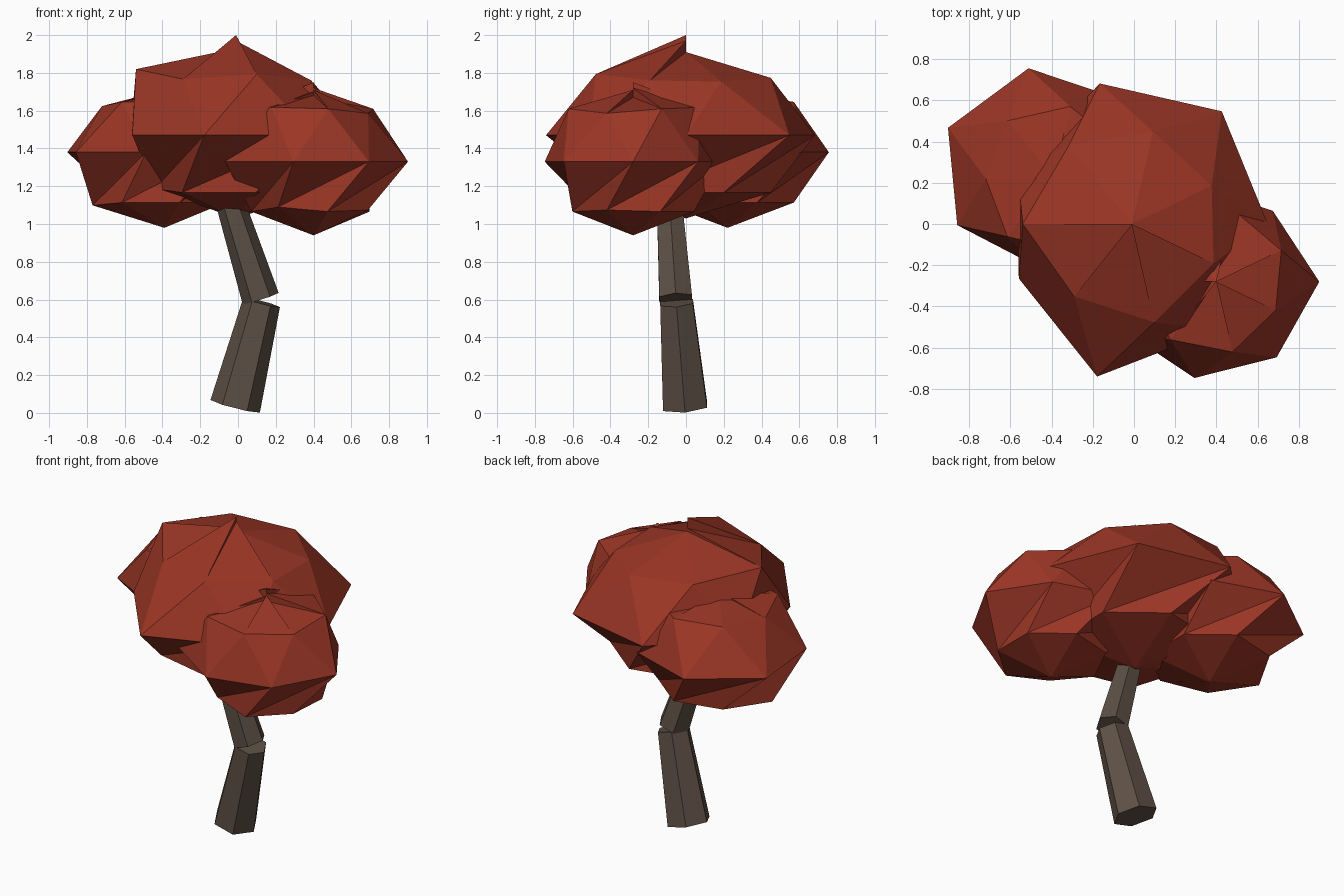
import bpy, bmesh, math
from mathutils import Vector

cube = bpy.data.objects.get("Cube")
if cube:
    bpy.data.objects.remove(cube, do_unlink=True)


def make_material(name, rgb):
    mat = bpy.data.materials.new(name)
    mat.use_nodes = True
    mat.diffuse_color = (*rgb, 1)
    mat.node_tree.nodes["Principled BSDF"].inputs["Base Color"].default_value = (*rgb, 1)
    return mat


def finish(name, bm, mat):
    mesh = bpy.data.meshes.new(name)
    bmesh.ops.recalc_face_normals(bm, faces=bm.faces)
    bm.to_mesh(mesh)
    bm.free()
    mesh.materials.append(mat)
    obj = bpy.data.objects.new(name, mesh)
    bpy.context.collection.objects.link(obj)
    return obj


def trunk_part(name, start, end, r_start, r_end, mat):
    """Tapered six-sided log with ends square to its axis."""
    start, end = Vector(start), Vector(end)
    axis = (end - start).normalized()
    side = Vector((0, 1, 0)).cross(axis).normalized()
    other = axis.cross(side)
    bm = bmesh.new()
    rings = []
    for centre, r in ((start, r_start), (end, r_end)):
        angles = [i * math.tau / 6 for i in range(6)]
        rings.append([bm.verts.new(centre + r * (side * math.cos(a) + other * math.sin(a)))
                      for a in angles])
    low, high = rings
    bm.faces.new(low)
    bm.faces.new(high)
    for i in range(6):
        j = (i + 1) % 6
        bm.faces.new((low[i], low[j], high[j], high[i]))
    return finish(name, bm, mat)


def leaf_clump(name, centre, flat, upper, middle, lower, peaks, bottom, mat):
    """Twisted, squashed seven-sided ball; each top facet has its own peak height."""
    n = len(middle)
    cx, cy, cz = centre
    bm = bmesh.new()

    def ring(radii, twist, lift):
        verts = []
        for i, r in enumerate(radii):
            a = (i + twist) * math.tau / n
            verts.append(bm.verts.new((cx + r * math.cos(a), cy + r * math.sin(a),
                                       cz + lift * flat * r)))
        return verts

    up, mid, low = ring(upper, 0.5, 1), ring(middle, 0, 0), ring(lower, -0.5, -1)
    tops = [bm.verts.new((cx, cy, z)) for z in peaks]
    base = bm.verts.new((cx, cy, bottom))
    for i in range(n):
        j = (i + 1) % n
        # side bands, split along the twisted diagonal
        for a, b in ((up, mid), (low, mid)):
            bm.faces.new((b[i], b[j], a[i]))
            bm.faces.new((b[j], a[j], a[i]))
        # caps, with upright slivers where neighbouring peaks differ
        bm.faces.new((up[i], up[j], tops[i]))
        bm.faces.new((low[i], low[j], base))
        if peaks[i] != peaks[j]:
            bm.faces.new((up[j], tops[j], tops[i]))
    return finish(name, bm, mat)


leaf = make_material("autumn_red", (0.33, 0.037, 0.019))
bark = make_material("dark_bark", (0.11, 0.08, 0.06))

# Bent trunk
trunk_part("lower_trunk", (-0.015, -0.005, 0.035), (0.125, -0.05, 0.585), 0.135, 0.1, bark)
trunk_part("upper_trunk", (0.12, -0.055, 0.605), (-0.05, -0.09, 1.14), 0.1, 0.075, bark)

# Crown
leaf_clump("main_crown", (-0.01, 0, 1.47), 0.66,
           [0.43, 0.46, 0.49, 0.53, 0.45, 0.49, 0.44],
           [0.66, 0.7, 0.7, 0.62, 0.61, 0.76, 0.66],
           [0.46, 0.46, 0.46, 0.46, 0.43, 0.46, 0.46],
           [1.91, 1.91, 1.91, 1.93, 2.0, 1.97, 1.91], 1.03, leaf)
leaf_clump("left_front_crown", (0.4, -0.28, 1.33), 0.8,
           [0.35, 0.36, 0.36, 0.35, 0.36, 0.35, 0.32],
           [0.5, 0.44, 0.48, 0.48, 0.52, 0.48, 0.47],
           [0.32, 0.33, 0.33, 0.33, 0.33, 0.3, 0.33],
           [1.72, 1.75, 1.75, 1.7, 1.68, 1.71, 1.67], 0.94, leaf)
leaf_clump("right_back_crown", (-0.39, 0.22, 1.38), 0.74,
           [0.36, 0.36, 0.36, 0.33, 0.36, 0.36, 0.36],
           [0.5, 0.5, 0.55, 0.57, 0.52, 0.43, 0.48],
           [0.36, 0.36, 0.36, 0.36, 0.38, 0.36, 0.36],
           [1.68, 1.7, 1.7, 1.71, 1.69, 1.68, 1.68], 0.98, leaf)
